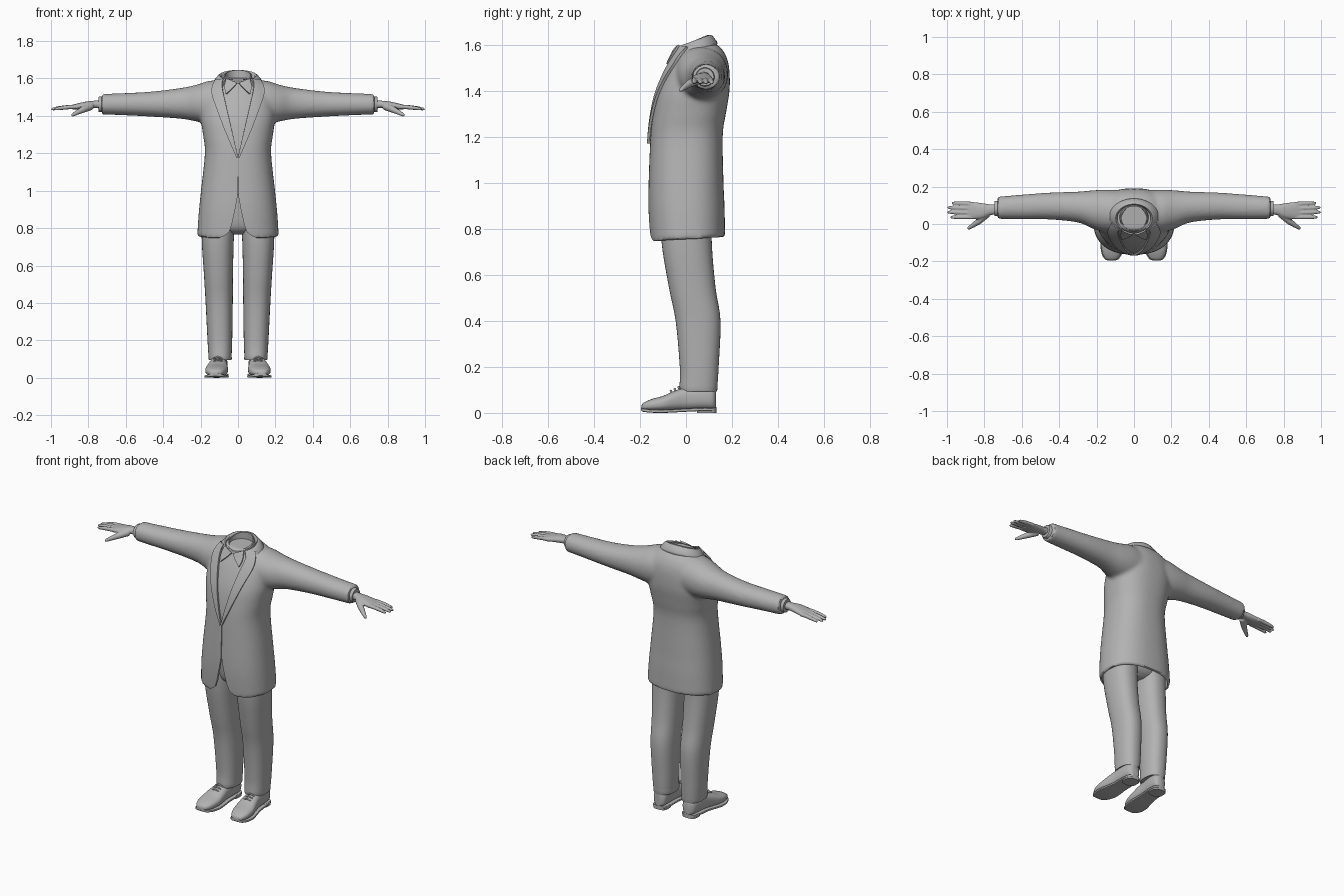
import bpy, bmesh, math
from mathutils import Vector
from mathutils.bvhtree import BVHTree

old = bpy.data.objects.get("Cube")
if old:
    bpy.data.objects.remove(old, do_unlink=True)

grey = bpy.data.materials.new("plain grey")
grey.use_nodes = True
GREY = (0.45, 0.45, 0.45, 1)
grey.diffuse_color = GREY
grey.node_tree.nodes["Principled BSDF"].inputs["Base Color"].default_value = GREY
parts = []


def smooth(rows, k=5):
    """Catmull-Rom interpolation of rows of numbers."""
    out = []
    for i in range(len(rows) - 1):
        a, b, c, d = (rows[min(max(j, 0), len(rows) - 1)] for j in range(i - 1, i + 3))
        for s in range(k):
            t = s / k
            out.append([q + t / 2 * (r - p + t * (2 * p - 5 * q + 4 * r - w + t * (3 * (q - r) + w - p)))
                        for p, q, r, w in zip(a, b, c, d)])
    return out + [list(rows[-1])]


def loft(bm, rings, n=2.0, seg=40, caps=True):
    """Skin rings given as (centre, side axis, other axis)."""
    def power(v):
        return math.copysign(abs(v) ** (2 / n), v)
    loops = []
    for c, u, v in rings:
        loops.append([bm.verts.new(Vector(c) + Vector(u) * power(math.cos(a)) + Vector(v) * power(math.sin(a)))
                      for a in (math.tau * i / seg for i in range(seg))])
    for p, q in zip(loops, loops[1:]):
        for i in range(seg):
            j = (i + 1) % seg
            bm.faces.new((p[i], p[j], q[j], q[i]))
    if caps:
        bm.faces.new(loops[0])
        bm.faces.new(loops[-1])


def tube(bm, points, radii, seg=16):
    rings = []
    for i, p in enumerate(points):
        d = Vector(points[min(i + 1, len(points) - 1)]) - Vector(points[max(i - 1, 0)])
        u = d.cross(Vector((0, 0, 1))).normalized()
        rings.append((p, u * radii[i], d.cross(u).normalized() * radii[i]))
    loft(bm, rings, seg=seg)


def make(name, bm, keep=True):
    bmesh.ops.recalc_face_normals(bm, faces=bm.faces)
    me = bpy.data.meshes.new(name)
    bm.to_mesh(me)
    bm.free()
    me.materials.append(grey)
    ob = bpy.data.objects.new(name, me)
    bpy.context.collection.objects.link(ob)
    if keep:
        parts.append(ob)
    return ob


def fuse(ob, size, rounds):
    """Merge overlapping volumes into one soft skin."""
    m = ob.modifiers.new("merge", "REMESH")
    m.mode, m.voxel_size = "VOXEL", size
    m = ob.modifiers.new("soften", "SMOOTH")
    m.factor, m.iterations = 0.5, rounds


def mirror(ob):
    m = ob.modifiers.new("mirror", "MIRROR")
    m.use_mirror_merge = False


def bake(ob):
    me = bpy.data.meshes.new_from_object(ob.evaluated_get(bpy.context.evaluated_depsgraph_get()))
    ob.modifiers.clear()
    ob.data = me


def body_rings(rows, inset=0.0, tilt=0.06):
    """Rows: z, half width, front y, back y."""
    return [((0, (f + b) / 2, z), (w - inset, 0, 0), (0, (b - f) / 2 - inset, tilt * (b - f) / 2))
            for z, w, f, b in rows]


# Jacket body and sleeves
torso = smooth([(0.755, .218, -.155, .17), (0.88, .21, -.163, .168), (1.0, .198, -.163, .163),
                (1.2, .177, -.155, .16), (1.3, .187, -.145, .175), (1.4, .20, -.125, .19),
                (1.5, .19, -.085, .187), (1.56, .155, -.052, .168), (1.6, .11, -.03, .135)])
sleeve = smooth([(.06, 1.37, 1.59, -.05, .18), (.15, 1.36, 1.588, -.045, .183), (.22, 1.37, 1.567, -.025, .18),
                 (.3, 1.384, 1.55, .008, .173), (.45, 1.395, 1.531, .024, .168),
                 (.6, 1.403, 1.522, .025, .157), (.73, 1.408, 1.517, .027, .146)])
bm = bmesh.new()
loft(bm, body_rings(torso), n=2.4, seg=64)
for s in (1, -1):
    loft(bm, [((s * x, (f + b) / 2, (lo + hi) / 2), (0, (b - f) / 2, 0), (0, 0, (hi - lo) / 2))
              for x, lo, hi, f, b in sleeve], n=2.1)
jacket = make("jacket", bm)
fuse(jacket, 0.011, 5)

# Cutters: hollow skirt, front vent, closing seam
bm = bmesh.new()
loft(bm, body_rings([(.70, .22, -.155, .17)] + [r for r in torso if r[0] < 1.02], 0.014), n=2.4, seg=64)
hollow = make("skirt_hollow", bm, False)

bm = bmesh.new()
side = [(.015, .9), (.033, .82), (.048, .778), (.075, .757), (.11, .745), (.11, .68)]
outline = [(0, .985)] + side + [(-x, z) for x, z in reversed(side)]
face = bm.faces.new([bm.verts.new((x, -.4, z)) for x, z in outline])
new = bmesh.ops.extrude_face_region(bm, geom=[face])["geom"]
bmesh.ops.translate(bm, verts=[v for v in new if isinstance(v, bmesh.types.BMVert)], vec=(0, .36, 0))
vent = make("front_vent", bm, False)

bm = bmesh.new()
bmesh.ops.create_cube(bm, size=1)
bmesh.ops.scale(bm, verts=bm.verts, vec=(.004, .2, .21))
bmesh.ops.translate(bm, verts=bm.verts, vec=(0, -.252, 1.075))
seam = make("front_seam", bm, False)

for cutter in (hollow, vent, seam):
    cutter.hide_render = True
    m = jacket.modifiers.new("cut", "BOOLEAN")
    m.operation, m.object = "DIFFERENCE", cutter
bake(jacket)
for cutter in (hollow, vent, seam):
    bpy.data.objects.remove(cutter, do_unlink=True)

surface = BVHTree.FromPolygons([v.co.copy() for v in jacket.data.vertices],
                               [p.vertices[:] for p in jacket.data.polygons])


def drape(name, left, right, lift, thick, across=8):
    """Lay a panel between two (x, z) edges onto the jacket front."""
    bm = bmesh.new()
    grid = []
    for (xa, za), (xb, zb) in zip(smooth(left), smooth(right)):
        row = []
        for i in range(across + 1):
            t = i / across
            x, z = xa + (xb - xa) * t, za + (zb - za) * t
            hit, nor, _, _ = surface.ray_cast(Vector((x, -1, z)), Vector((0, 1, 0)))
            if hit is None:
                hit, nor, _, _ = surface.find_nearest(Vector((x, -.03, z)))
            row.append(bm.verts.new(hit + nor * lift))
        grid.append(row)
    for a, b in zip(grid, grid[1:]):
        for i in range(across):
            bm.faces.new((a[i], a[i + 1], b[i + 1], b[i]))
    ob = make(name, bm)
    m = ob.modifiers.new("thickness", "SOLIDIFY")
    m.thickness, m.offset = thick, 0
    return ob


# Shirt front, lapels and shirt collar points
edge = [(.002, 1.18), (.035, 1.33), (.066, 1.46), (.08, 1.55)]
drape("shirt_front", [(-x, z) for x, z in edge], edge, .001, .004)
mirror(drape("lapels", [(.0, 1.18), (.034, 1.33), (.064, 1.46), (.082, 1.55), (.075, 1.59)],
             [(.006, 1.172), (.06, 1.3), (.105, 1.42), (.138, 1.53), (.115, 1.585)], .008, .012))
mirror(drape("collar_points", [(.06, 1.512), (.03, 1.54), (.004, 1.57)],
             [(.064, 1.514), (.07, 1.55), (.06, 1.59)], .012, .01))

# Shirt neckband, open at the top
bm = bmesh.new()
band = [(1.555, .082, .035), (1.595, .078, .032), (1.615, .074, .03), (1.618, .068, .03), (1.59, .066, .032),
        (1.56, .064, .034)]
loft(bm, [((0, y, z), (r, 0, 0), (0, r * .95, r * .4)) for z, r, y in band])
make("neckband", bm)

# Folded jacket collar wrapped round the back of the neck
bm = bmesh.new()
profile = [(.088, -.05), (.09, .012), (.098, .02), (.108, .014), (.135, -.02), (.137, -.03), (.12, -.05)]
rows = []
for i in range(33):
    a = math.radians(-48 + 276 * i / 32)
    row = []
    for r, h in profile:
        y = r * .78 * math.sin(a)
        row.append(bm.verts.new((r * math.cos(a), .03 + y, 1.598 + h + .36 * y)))
    rows.append(row)
for p, q in zip(rows, rows[1:]):
    for i in range(len(p)):
        j = (i + 1) % len(p)
        bm.faces.new((p[i], p[j], q[j], q[i]))
bm.faces.new(rows[0])
bm.faces.new(rows[-1])
make("jacket_collar", bm)

# Shirt cuffs
bm = bmesh.new()
loft(bm, [((x, .083, 1.462), (0, r, 0), (0, 0, r)) for x, r in ((.70, .041), (.743, .041), (.747, .038), (.747, .03))])
mirror(make("shirt_cuffs", bm))

# Hands
bm = bmesh.new()
palm = smooth([(.73, .078, 1.462, .027, .022), (.77, .076, 1.461, .029, .02), (.81, .071, 1.457, .04, .02),
               (.86, .071, 1.45, .046, .016), (.89, .072, 1.447, .042, .011)])
loft(bm, [((x, y, z), (0, ry, 0), (0, 0, rz)) for x, y, z, ry, rz in palm], n=2.3)
for y0, y1, tip in ((.107, .112, .975), (.083, .088, .998), (.06, .063, .999), (.037, .036, .982)):
    path = [(.86 + (tip - .86) * t, y0 + (y1 - y0) * t, 1.449 - .014 * t * t) for t in (0, .35, .7, .93, 1)]
    tube(bm, path, (.0125, .0115, .0105, .008, .004))
tube(bm, [(.785, .055, 1.452), (.83, .014, 1.433), (.862, -.008, 1.417), (.884, -.022, 1.405), (.89, -.026, 1.402)],
     (.021, .017, .0125, .009, .005))
hands = make("hands", bm)
fuse(hands, .0045, 2)
mirror(hands)

# Trouser legs and seat
bm = bmesh.new()
leg = smooth([(.12, .034, .158, -.028, .137), (.2, .031, .163, -.027, .142), (.4, .028, .173, -.045, .15),
              (.55, .027, .182, -.075, .128), (.75, .022, .194, -.107, .112), (.95, .01, .19, -.11, .115)])
hem = [(.106, .04, .152, -.022, .130), (.094, .036, .155, -.026, .134), (.1, .033, .157, -.028, .136)]
loft(bm, [(((a + b) / 2, (f + k) / 2, z), ((b - a) / 2, 0, 0), (0, (k - f) / 2, 0))
          for z, a, b, f, k in hem + leg], n=2.3)
mirror(make("trouser_legs", bm))
bm = bmesh.new()
loft(bm, body_rings(smooth([(.765, .06, -.04, .06), (.8, .15, -.09, .10), (.9, .185, -.11, .12), (1.03, .17, -.12, .12)]),
                    tilt=0), n=2.3)
make("trouser_seat", bm)

# Shoes: upper, sole, heel, laces
bm = bmesh.new()
upper = smooth([(-.194, .121, .012, .018, .03), (-.185, .120, .034, .012, .044), (-.15, .118, .053, .008, .06),
                (-.1, .114, .06, .007, .074), (-.05, .109, .054, .009, .096), (0, .105, .047, .012, .112),
                (.07, .101, .046, .015, .118), (.115, .099, .04, .015, .112), (.131, .098, .022, .018, .1)])
loft(bm, [((x, y, (lo + hi) / 2), (w, 0, 0), (0, 0, (hi - lo) / 2)) for y, x, w, lo, hi in upper], n=2.5)
mirror(make("shoe_uppers", bm))
bm = bmesh.new()
loft(bm, [((x, y * 1.01, lo), (w + .004, 0, 0), (0, 0, .007)) for y, x, w, lo, hi in upper], n=7)
loft(bm, [((.1, .09, z), (.045, 0, 0), (0, .043, 0)) for z in (0, .022)], n=3)
mirror(make("shoe_soles", bm))
bm = bmesh.new()
for y, z in ((-.062, .093), (-.045, .101), (-.028, .109)):
    tube(bm, [(.085, y, z - .006), (.108, y - .004, z + .003), (.131, y, z - .006)], (.004, .005, .004), 10)
mirror(make("shoe_laces", bm))

# Apply modifiers and shading
for ob in parts:
    bake(ob)
bpy.ops.object.select_all(action="DESELECT")
for ob in parts:
    ob.select_set(True)
bpy.context.view_layer.objects.active = jacket
bpy.ops.object.shade_smooth_by_angle(angle=math.radians(40))
